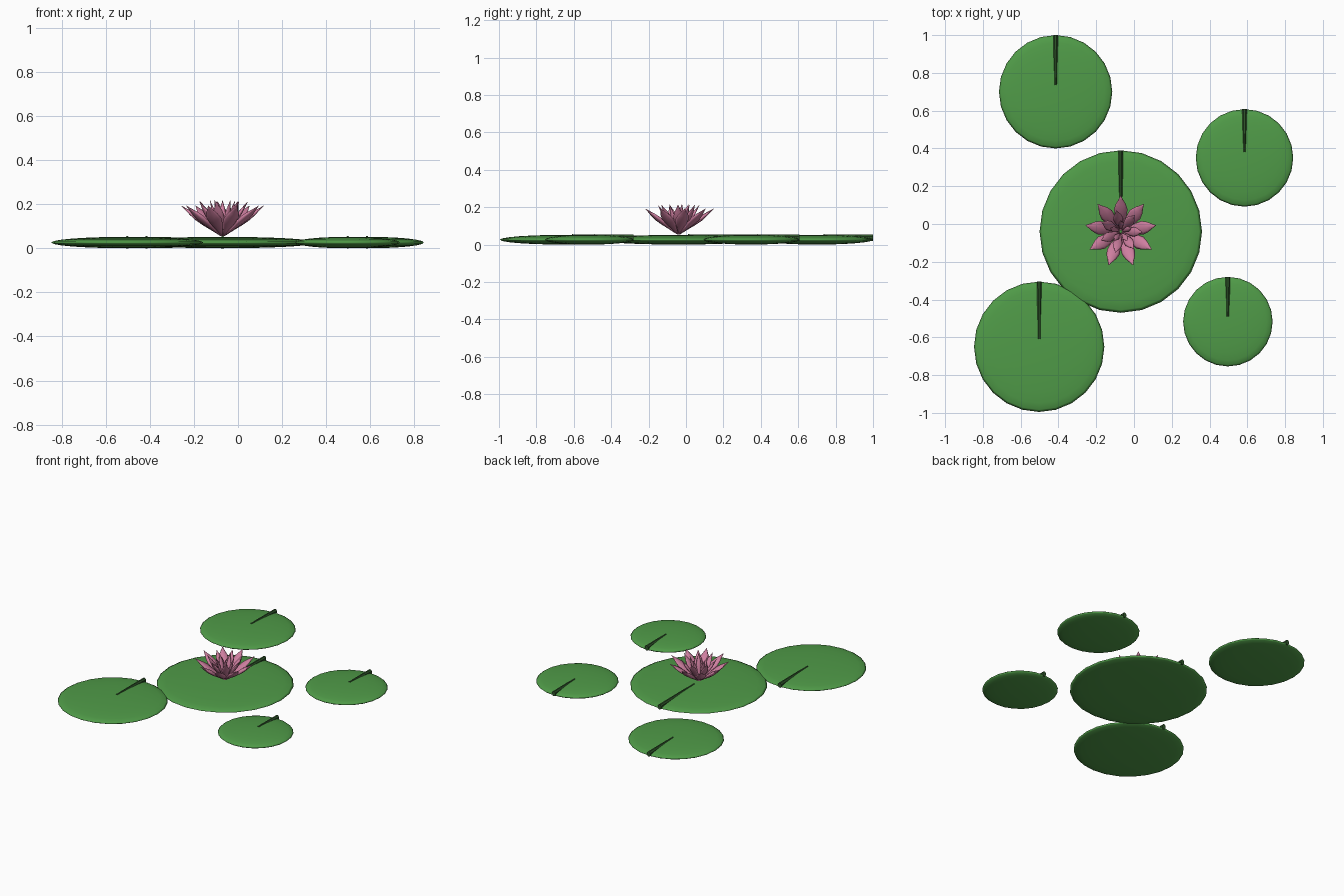
import bpy, bmesh, math
from mathutils import Matrix, Vector

if "Cube" in bpy.data.objects:
    bpy.data.objects.remove(bpy.data.objects["Cube"])


def material(name, rgb):
    m = bpy.data.materials.new(name)
    m.diffuse_color = (*rgb, 1)
    m.use_nodes = True
    m.node_tree.nodes["Principled BSDF"].inputs["Base Color"].default_value = m.diffuse_color
    return m


LEAF = material("leaf green", (0.08, 0.33, 0.065))
VEIN = material("dark stem green", (0.03, 0.095, 0.025))
PINK = material("petal pink", (0.62, 0.21, 0.35))


def finish(name, bm, mat, smooth=True):
    bmesh.ops.recalc_face_normals(bm, faces=bm.faces)
    for f in bm.faces:
        f.smooth = smooth
    me = bpy.data.meshes.new(name)
    bm.to_mesh(me)
    bm.free()
    me.materials.append(mat)
    ob = bpy.data.objects.new(name, me)
    bpy.context.collection.objects.link(ob)
    return ob


def loft(bm, rings):
    """Skin a list of equal-length point rings and cap both ends."""
    vs = [[bm.verts.new(p) for p in r] for r in rings]
    n = len(vs[0])
    for a, b in zip(vs, vs[1:]):
        for i in range(n):
            j = (i + 1) % n
            bm.faces.new((a[i], a[j], b[j], b[i]))
    bm.faces.new(vs[0])
    bm.faces.new(vs[-1])


# Floating pads: flattened spheres
def lily_pad(name, x, y, r):
    bm = bmesh.new()
    bmesh.ops.create_uvsphere(bm, u_segments=24, v_segments=12, radius=1)
    bmesh.ops.transform(bm, verts=bm.verts, matrix=Matrix.Translation((x, y, 0.026))
                        @ Matrix.Diagonal((r, r, 0.026, 1)))
    finish(name, bm, LEAF)

    # Dark tapered rib from near the middle out to the rim
    bm = bmesh.new()
    rings = []
    for t, w, h, z in ((0.12, 0.008, 0.010, 0.046), (1.0, 0.0135, 0.018, 0.036)):
        rings.append([(x + w * math.cos(a), y + r * t, z + h * math.sin(a))
                      for a in (math.tau * (i + 0.5) / 8 for i in range(8))])
    loft(bm, rings)
    finish(name + "_rib", bm, VEIN, False)


PADS = {"main_pad": (-0.07, -0.04, 0.43), "back_left_pad": (-0.415, 0.70, 0.30),
        "back_right_pad": (0.585, 0.35, 0.258), "front_right_pad": (0.497, -0.517, 0.237),
        "front_left_pad": (-0.502, -0.65, 0.345)}
for name, spec in PADS.items():
    lily_pad(name, *spec)


# Flower: rings of pointed petals leaning outwards
PROFILE = ((0, 0.12), (0.2, 0.42), (0.42, 0.85), (0.6, 1.0), (0.75, 0.75), (0.9, 0.3), (1, 0.02))


def petal_ring(name, count, reach, tip_z, width, thick, phase=0.0):
    bm = bmesh.new()
    base_r, base_z = 0.008, 0.056
    for k in range(count):
        ang = math.pi / 2 + phase + math.tau * k / count
        out = Vector((math.cos(ang), math.sin(ang), 0))
        side = Vector((-out.y, out.x, 0))
        axis = out * (reach - base_r) + Vector((0, 0, tip_z - base_z))
        up = axis.cross(side).normalized()
        start = Vector((-0.07, -0.04, base_z)) + out * base_r
        loft(bm, [[start + axis * t + side * (width * s * math.cos(a))
                   + up * (thick * s * math.sin(a))
                   for a in (math.tau * i / 8 for i in range(8))] for t, s in PROFILE])
    finish(name, bm, PINK)


petal_ring("outer_petals", 9, 0.19, 0.193, 0.036, 0.013)
petal_ring("middle_petals", 7, 0.115, 0.213, 0.026, 0.010, 0.2)
petal_ring("inner_petals", 5, 0.06, 0.218, 0.016, 0.008)
